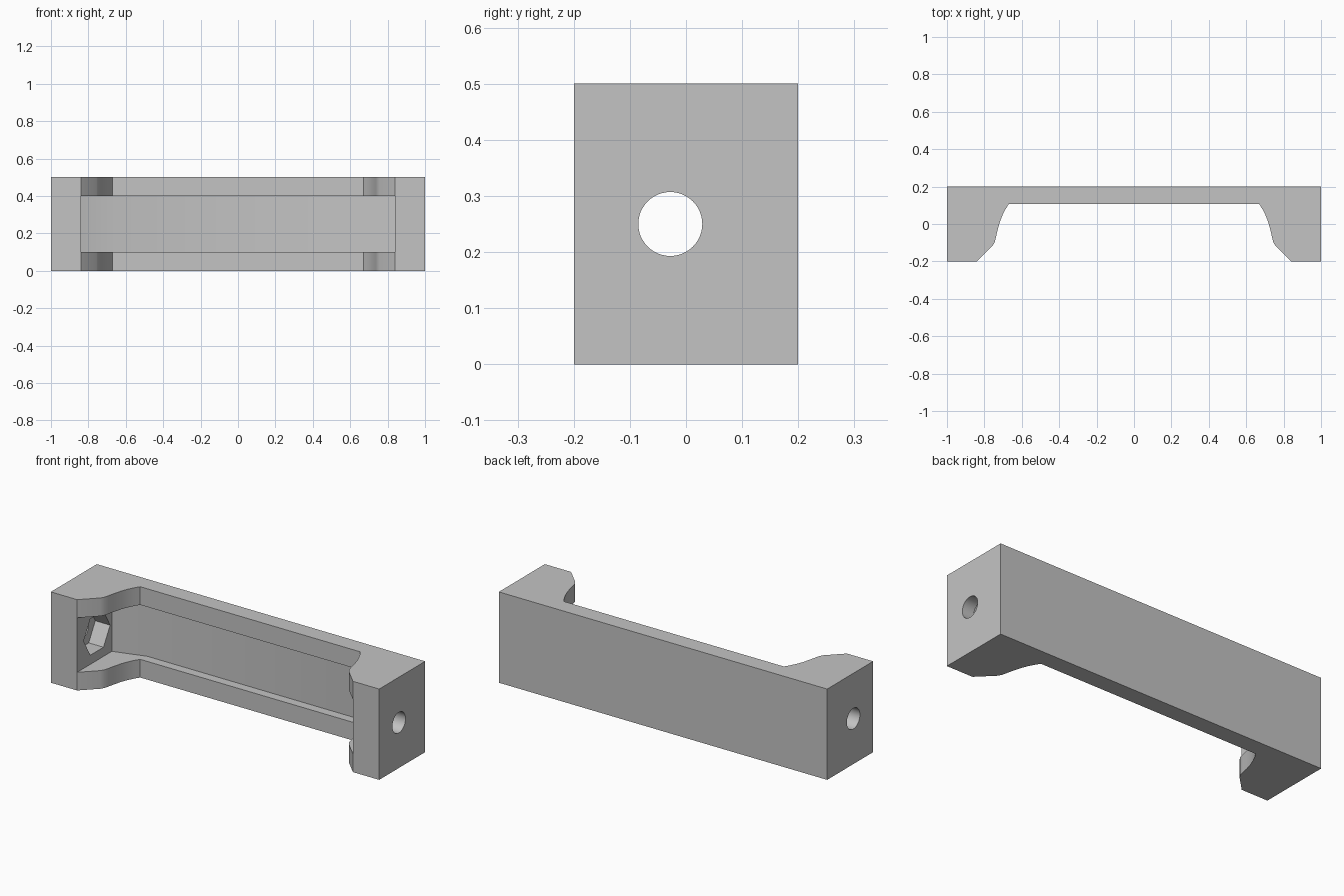
import bpy, bmesh, math
from mathutils import Matrix

if "Cube" in bpy.data.objects:
    bpy.data.objects.remove(bpy.data.objects["Cube"])

grey = bpy.data.materials.new("plain grey")
grey.use_nodes = True
grey.diffuse_color = (0.55, 0.55, 0.55, 1)
grey.node_tree.nodes["Principled BSDF"].inputs["Base Color"].default_value = (0.55, 0.55, 0.55, 1)


def add_object(name, bm):
    mesh = bpy.data.meshes.new(name)
    bmesh.ops.recalc_face_normals(bm, faces=bm.faces)
    bm.to_mesh(mesh)
    bm.free()
    mesh.materials.append(grey)
    obj = bpy.data.objects.new(name, mesh)
    bpy.context.collection.objects.link(obj)
    return obj


def prism(name, half, z0, z1):
    """Extrude an outline mirrored across x = 0 from z0 to z1."""
    outline = half + [(-x, y) for x, y in reversed(half)]
    bm = bmesh.new()
    face = bm.faces.new([bm.verts.new((x, y, z0)) for x, y in outline])
    top = bmesh.ops.extrude_face_region(bm, geom=[face])
    verts = [v for v in top["geom"] if isinstance(v, bmesh.types.BMVert)]
    bmesh.ops.translate(bm, verts=verts, vec=(0, 0, z1 - z0))
    return add_object(name, bm)


def rod(name, sides, radius, length, x, turn=0):
    """Cylinder lying along x at the bolt axis."""
    bm = bmesh.new()
    place = (Matrix.Translation((x, -0.028, 0.25)) @ Matrix.Rotation(math.pi / 2, 4, "Y")
             @ Matrix.Rotation(turn, 4, "Z"))
    bmesh.ops.create_cone(bm, cap_ends=True, segments=sides, radius1=radius,
                          radius2=radius, depth=length, matrix=place)
    return add_object(name, bm)


# Bracket body: long back bar with a curved arm at each end
bracket = prism("bracket_body", [
    (1, 0.2), (1, -0.2), (0.84, -0.2), (0.757, -0.117), (0.745, -0.098),
    (0.738, -0.07), (0.729, -0.03), (0.717, 0.012), (0.704, 0.045),
    (0.688, 0.077), (0.67, 0.106)], 0, 0.5)

# Front pocket, bolt hole through both arms, and a hexagonal nut recess in each
cutters = [
    prism("pocket_cutter", [(0.66, 0.156), (0.84, 0.103), (0.84, -0.3)], 0.1, 0.4),
    rod("bolt_hole_cutter", 48, 0.057, 2.2, 0),
]
for side, name in ((1, "left"), (-1, "right")):
    cutters.append(rod(name + "_nut_cutter", 6, 0.115, 0.15, side * 0.855))

for cutter in cutters:
    cutter.hide_render = True
    cutter.hide_viewport = True
    mod = bracket.modifiers.new(cutter.name, "BOOLEAN")
    mod.operation = "DIFFERENCE"
    mod.solver = "EXACT"
    mod.object = cutter

# Bake the cuts, then drop the cutters
bpy.context.view_layer.update()
final = bpy.data.meshes.new_from_object(bracket.evaluated_get(bpy.context.evaluated_depsgraph_get()))
bracket.modifiers.clear()
bracket.data = final
for cutter in cutters:
    bpy.data.objects.remove(cutter)

# Smooth the curves and keep the corners crisp
bpy.ops.object.select_all(action="DESELECT")
bracket.select_set(True)
bpy.context.view_layer.objects.active = bracket
bpy.ops.object.shade_smooth_by_angle(angle=math.radians(28))
